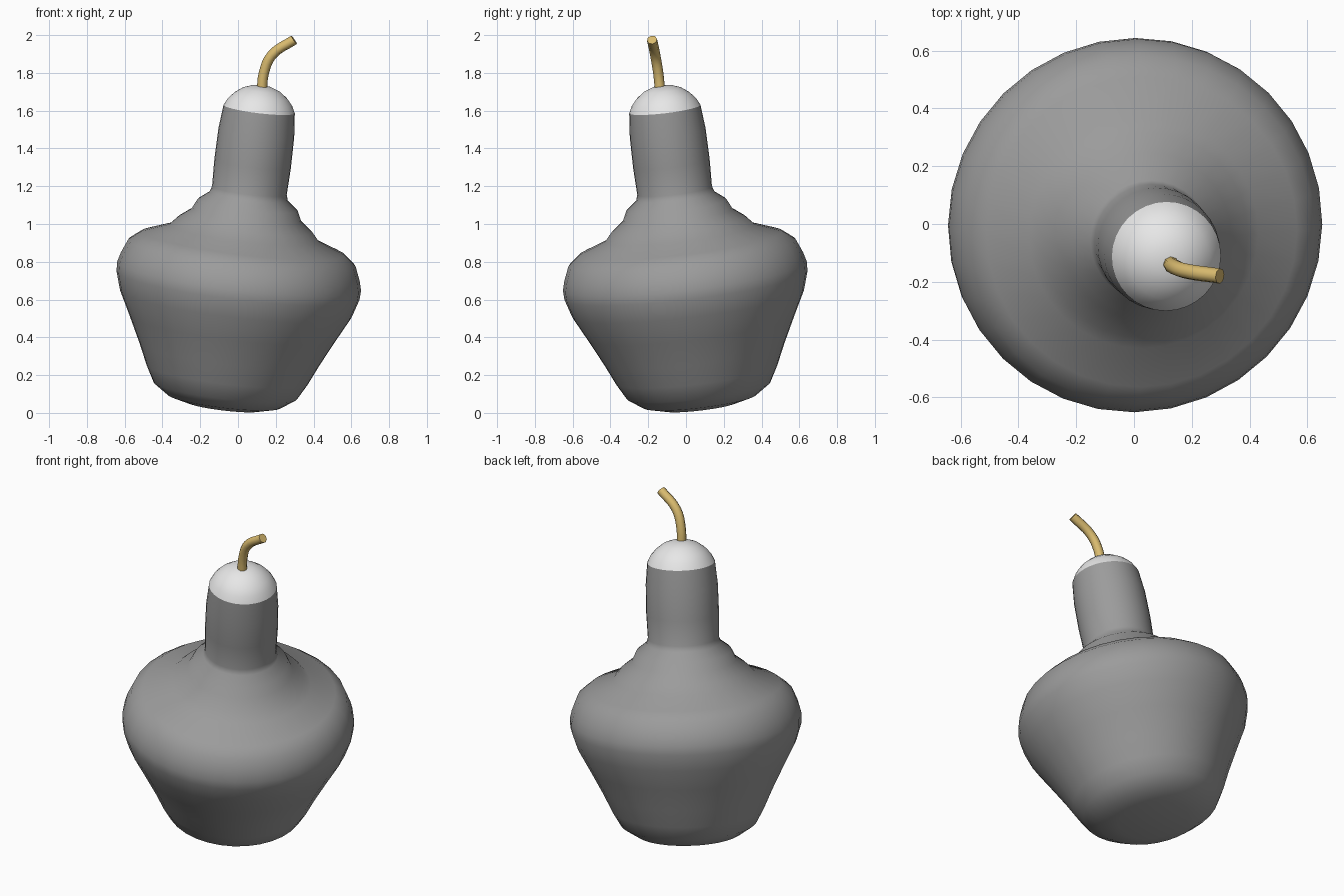
import bpy, bmesh, math
from mathutils import Vector, Matrix

default = bpy.data.objects.get("Cube")
if default:
    bpy.data.objects.remove(default, do_unlink=True)

SEGMENTS = 32
PIVOT = Vector((0, 0, 0.675))
AXIS = Vector((0.12, -0.12, 1)).normalized()  # the whole pot leans this way


def material(name, color):
    mat = bpy.data.materials.new(name)
    mat.use_nodes = True
    mat.diffuse_color = (*color, 1)
    mat.node_tree.nodes["Principled BSDF"].inputs["Base Color"].default_value = (*color, 1)
    return mat


def lathe(name, profile, mat):
    """Spin (radius, height) points around the leaning axis."""
    bm = bmesh.new()
    verts = [bm.verts.new((r, 0, h)) for r, h in profile]
    edges = [bm.edges.new(pair) for pair in zip(verts, verts[1:])]
    bmesh.ops.spin(bm, geom=verts + edges, axis=(0, 0, 1), cent=(0, 0, 0),
                   angle=math.tau, steps=SEGMENTS, use_duplicate=False)
    bmesh.ops.remove_doubles(bm, verts=bm.verts, dist=0.0005)
    bmesh.ops.recalc_face_normals(bm, faces=bm.faces)
    turn = Vector((0, 0, 1)).rotation_difference(AXIS).to_matrix().to_4x4()
    bm.transform(Matrix.Translation(PIVOT) @ turn)
    mesh = bpy.data.meshes.new(name)
    bm.to_mesh(mesh)
    bm.free()
    mesh.materials.append(mat)
    mesh.shade_smooth()
    obj = bpy.data.objects.new(name, mesh)
    bpy.context.collection.objects.link(obj)
    return obj


grey = material("body grey", (0.33, 0.33, 0.33))
white = material("cap white", (0.8, 0.8, 0.8))
straw = material("fuse straw", (0.70, 0.50, 0.16))

# Body: rounded base, flared belly, stepped shoulder and neck
lathe("pot_body", [
    (0, -0.655), (0.2, -0.648), (0.3, -0.622), (0.383, -0.565),
    (0.43, -0.48), (0.48, -0.37), (0.55, -0.23), (0.617, -0.1),
    (0.648, 0), (0.65, 0.05), (0.637, 0.1), (0.606, 0.175),
    (0.541, 0.227), (0.4, 0.28), (0.358, 0.327), (0.293, 0.377),
    (0.267, 0.432), (0.209, 0.478), (0.199, 0.51), (0.204, 0.655),
    (0.202, 0.82), (0.19, 0.947)], grey)

# Domed cap on the neck
lathe("neck_cap", [
    (0.19, 0.947), (0.171, 0.985), (0.142, 1.018), (0.1, 1.05),
    (0.052, 1.068), (0, 1.073)], white)

# Bent fuse
curve = bpy.data.curves.new("fuse", "CURVE")
curve.dimensions = "3D"
curve.bevel_depth = 0.027
curve.bevel_resolution = 2
curve.resolution_u = 4
curve.use_fill_caps = True
path = [(0.126, -0.137, 1.70), (0.137, -0.147, 1.80),
        (0.18, -0.163, 1.895), (0.297, -0.18, 1.975)]
spline = curve.splines.new("BEZIER")
spline.bezier_points.add(len(path) - 1)
for point, co in zip(spline.bezier_points, path):
    point.co = co
    point.handle_left_type = point.handle_right_type = "AUTO"
curve.materials.append(straw)
fuse = bpy.data.objects.new("fuse", curve)
bpy.context.collection.objects.link(fuse)
bpy.ops.object.select_all(action="DESELECT")
fuse.select_set(True)
bpy.context.view_layer.objects.active = fuse
bpy.ops.object.convert(target="MESH")
bpy.ops.object.shade_smooth_by_angle(angle=math.radians(50))
